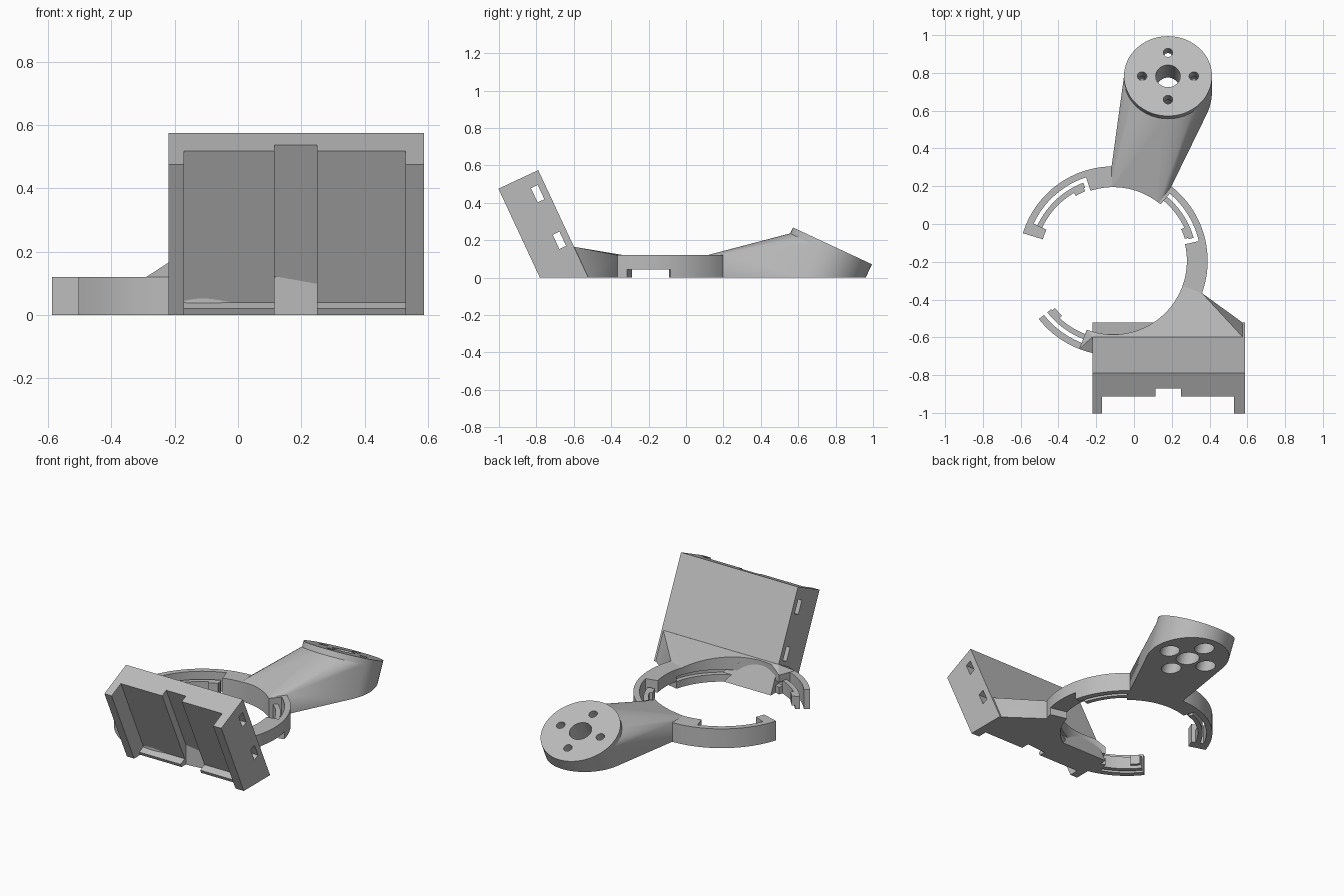
import bpy, bmesh, math
from mathutils import Vector, Matrix

if "Cube" in bpy.data.objects:
    bpy.data.objects.remove(bpy.data.objects["Cube"])

grey = bpy.data.materials.new("light grey plastic")
grey.use_nodes = True
grey.diffuse_color = (0.5, 0.5, 0.5, 1)
grey.node_tree.nodes["Principled BSDF"].inputs["Base Color"].default_value = (0.5, 0.5, 0.5, 1)

RING = Vector((-0.11, -0.195, 0))
R_IN, R_OUT, HEIGHT = 0.39, 0.5, 0.12
TILT = math.radians(25)
SIN, COS = math.sin(TILT), math.cos(TILT)


def finish(name, bm):
    bmesh.ops.recalc_face_normals(bm, faces=bm.faces)
    mesh = bpy.data.meshes.new(name)
    bm.to_mesh(mesh)
    bm.free()
    mesh.materials.append(grey)
    obj = bpy.data.objects.new(name, mesh)
    bpy.context.collection.objects.link(obj)
    return obj


def loft(name, rings):
    """Closed solid through rings of equal point count, capped at both ends."""
    bm = bmesh.new()
    rows = [[bm.verts.new(p) for p in ring] for ring in rings]
    n = len(rows[0])
    for a, b in zip(rows, rows[1:]):
        for i in range(n):
            bm.faces.new((a[i], a[(i + 1) % n], b[(i + 1) % n], b[i]))
    bm.faces.new(rows[0])
    bm.faces.new(rows[-1])
    return finish(name, bm)


def polar(r, deg, z):
    a = math.radians(deg)
    return RING + Vector((r * math.cos(a), r * math.sin(a), z))


def arc(name, profile, a0, a1):
    """Sweep an (r, z) profile around the ring centre."""
    steps = max(2, round((a1 - a0) / 3))
    return loft(name, [[polar(r, a0 + (a1 - a0) * i / steps, z) for r, z in profile]
                       for i in range(steps + 1)])


def rect(r0, r1, z0, z1):
    return [(r0, z0), (r1, z0), (r1, z1), (r0, z1)]


def hull(name, points):
    bm = bmesh.new()
    for p in points:
        bm.verts.new(p)
    res = bmesh.ops.convex_hull(bm, input=bm.verts)
    junk = {v for v in res["geom_interior"] + res["geom_unused"]
            if isinstance(v, bmesh.types.BMVert)}
    bmesh.ops.delete(bm, geom=list(junk), context='VERTS')
    bmesh.ops.dissolve_limit(bm, angle_limit=0.002, verts=bm.verts, edges=bm.edges)
    return finish(name, bm)


def cylinders(name, specs, segments=48):
    """Each spec is (matrix, radius, z0, z1) in the matrix's own frame."""
    bm = bmesh.new()
    for m, r, z0, z1 in specs:
        bmesh.ops.create_cone(bm, cap_ends=True, segments=segments, radius1=r, radius2=r,
                              depth=z1 - z0, matrix=m @ Matrix.Translation((0, 0, (z0 + z1) / 2)))
    return finish(name, bm)


def cut(obj, cutters):
    for c in cutters:
        c.hide_render = True
        mod = obj.modifiers.new("cut", 'BOOLEAN')
        mod.operation, mod.solver, mod.object = 'DIFFERENCE', 'EXACT', c
    graph = bpy.context.evaluated_depsgraph_get()
    mesh = bpy.data.meshes.new_from_object(obj.evaluated_get(graph))
    obj.modifiers.clear()
    obj.data = mesh


# Ring: solid stretches, thin walls beside the clips, and the end tab
grooved = [(R_OUT, 0), (R_OUT, HEIGHT), (R_IN, HEIGHT), (R_IN, 0.075),
           (0.42, 0.075), (0.42, 0.045), (R_IN, 0.045), (R_IN, 0)]
parts = [
    arc("ring_front", grooved, 249, 346),
    arc("ring_bridge", rect(R_IN, R_OUT, 0.045, HEIGHT), 346, 373),
    arc("ring_back", rect(R_IN, R_OUT, 0, HEIGHT), 50, 108),
    arc("ring_end_tab", rect(R_IN, R_OUT, 0, HEIGHT), 155, 163),
]

# Spring clips: outer wall, flexible finger and inward catch
for label, tip, root in (("right", 13, 50), ("back", 108, 155), ("front", 218, 249)):
    parts.append(arc(label + "_clip_wall", rect(0.465, R_OUT, 0, HEIGHT), tip, root))
    start = tip + (0 if label == "front" else 3)
    parts.append(arc(label + "_clip_finger", rect(0.415, 0.443, 0, 0.08), start, root))
    parts.append(arc(label + "_clip_catch", rect(0.397, 0.415, 0.02, 0.08), start + 1, start + 9))

# Tilted holder plate: (x, depth from back) profile run down to the ground
TOP = Vector((0, -0.79, 0.575))
FRONTWARD, DOWN = Vector((0, -COS, -SIN)), Vector((0, SIN, -COS))


def tilted_prism(name, profile, start=0.0):
    top = [TOP + FRONTWARD * w + DOWN * start + Vector((x, 0, 0)) for x, w in profile]
    return loft(name, [top, [p + DOWN * (p.z / COS) for p in top]])


plate = tilted_prism("holder_plate", [
    (-0.22, 0), (0.587, 0), (0.587, 0.235), (0.53, 0.235), (0.53, 0.135), (0.25, 0.135),
    (0.25, 0.09), (0.115, 0.09), (0.115, 0.135), (-0.17, 0.135), (-0.17, 0.235), (-0.22, 0.235)])
parts.append(plate)
for label, x0, x1 in (("right", -0.17, 0.115), ("left", 0.25, 0.53)):
    parts.append(tilted_prism(label + "_holder_lip",
                              [(x0, 0.13), (x1, 0.13), (x1, 0.18), (x0, 0.18)], 0.528))

# Strap slots running through the plate from side to side
slots = []
for s in (0.113, 0.388):
    ring = [TOP + DOWN * (s + a) + FRONTWARD * (0.056 + b)
            for a, b in ((-0.042, -0.02), (0.042, -0.02), (0.042, 0.02), (-0.042, 0.02))]
    slots.append(loft("slot_cutter", [[p + Vector((x, 0, 0)) for p in ring] for x in (-0.5, 1)]))
cut(plate, slots)

# Ring bore cutters
centre = Matrix.Translation(RING)
bore = cylinders("bore_cutter", [(centre, R_IN, -0.1, 0.4)], 120)
groove = cylinders("groove_cutter", [(centre, 0.42, 0.045, 0.075)], 120)


def sector_points(a0, a1):
    return [polar(r, a0 + (a1 - a0) * i / 24, z)
            for i in range(25) for r in (R_IN, R_OUT) for z in (0, HEIGHT)]


# Wedge joining the ring to the plate
wedge = hull("plate_wedge", sector_points(249, 340) + [
    Vector((x, y, z)) for x in (-0.22, 0.575)
    for y, z in ((-0.598, 0.165), (-0.522, 0), (-0.64, 0.12), (-0.64, 0))])
cut(wedge, [bore, groove])
parts.append(wedge)

# Tilted round mount and the arm blending it into the ring
mount = Matrix.Translation((0.18, 0.783, 0.17)) @ Matrix.Rotation(-TILT, 4, 'X')
axis = Vector((0, SIN, COS))
rim = [mount @ Vector((0.233 * math.cos(t), 0.233 * math.sin(t), -0.035))
       for t in (math.tau * i / 64 for i in range(64))]
arm = hull("mount_arm", sector_points(52, 91) + rim + [p - axis * (p.z / COS) for p in rim])
disc = cylinders("mount_disc", [(mount, 0.233, -0.035, 0)], 64)

# Shaft hole, screw holes and their counterbores
spots = [mount @ Matrix.Translation((0.137 * x, 0.137 * y, 0))
         for x, y in ((1, 0), (-1, 0), (0, 1), (0, -1))]
holes = cylinders("hole_cutter", [(mount, 0.065, -0.6, 0.1)] +
                  [(m, 0.025, -0.6, 0.1) for m in spots])
sinks = cylinders("counterbore_cutter", [(m, 0.055, -0.6, -0.06) for m in spots])
cut(arm, [bore, holes, sinks])
cut(disc, [holes])
parts += [arm, disc]

for c in slots + [bore, groove, holes, sinks]:
    bpy.data.objects.remove(c)

bpy.ops.object.select_all(action='DESELECT')
for p in parts:
    p.select_set(True)
bpy.context.view_layer.objects.active = parts[0]
bpy.ops.object.shade_smooth_by_angle(angle=math.radians(25))
